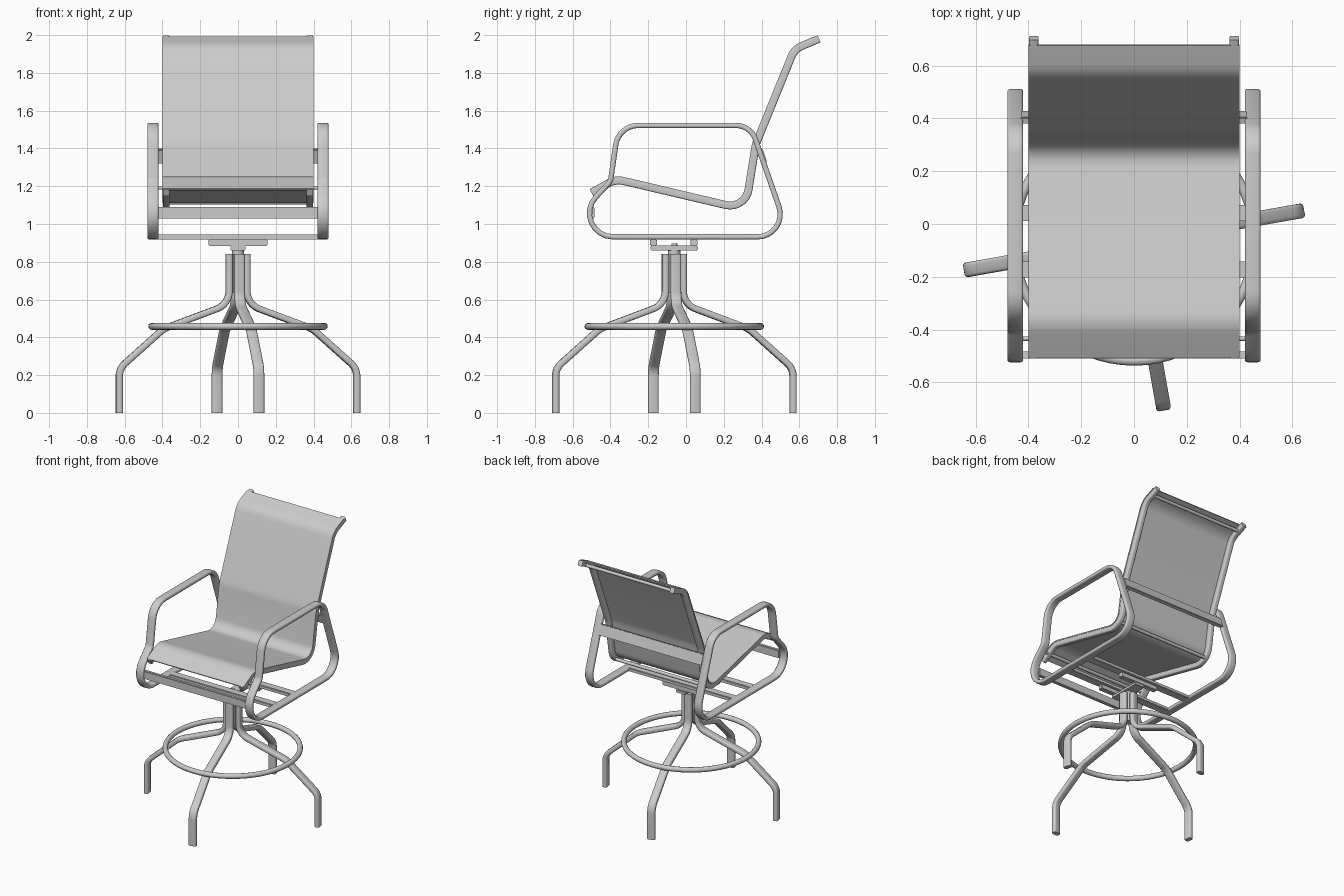
import bpy, bmesh
from math import cos, sin, pi, tan, radians
from mathutils import Vector, Matrix

cube = bpy.data.objects.get("Cube")
if cube:
    bpy.data.objects.remove(cube)

grey = bpy.data.materials.new("light grey")
grey.use_nodes = True
COLOUR = (0.6, 0.6, 0.6, 1)
grey.diffuse_color = COLOUR
grey.node_tree.nodes["Principled BSDF"].inputs["Base Color"].default_value = COLOUR


def finish(name, bm):
    bmesh.ops.recalc_face_normals(bm, faces=bm.faces)
    mesh = bpy.data.meshes.new(name)
    bm.to_mesh(mesh)
    bm.free()
    mesh.materials.append(grey)
    ob = bpy.data.objects.new(name, mesh)
    bpy.context.collection.objects.link(ob)
    bpy.ops.object.select_all(action='DESELECT')
    ob.select_set(True)
    bpy.context.view_layer.objects.active = ob
    bpy.ops.object.shade_smooth_by_angle(angle=radians(40))
    return ob


def fillet(corners, closed, steps=8):
    """Round each (u, v, radius) corner with an arc."""
    pts, n = [], len(corners)
    for i, (u, v, r) in enumerate(corners):
        p = Vector((u, v))
        if r == 0 or (not closed and i in (0, n - 1)):
            pts.append(p)
            continue
        a = (Vector(corners[i - 1][:2]) - p).normalized()
        b = (Vector(corners[(i + 1) % n][:2]) - p).normalized()
        half = a.angle(b) / 2
        centre = p + (a + b).normalized() * r / sin(half)
        start = p + a * r / tan(half) - centre
        end = p + b * r / tan(half) - centre
        sweep_angle = pi - 2 * half
        for k in range(steps + 1):
            t = k / steps
            pts.append(centre + (start * sin((1 - t) * sweep_angle)
                                 + end * sin(t * sweep_angle)) / sin(sweep_angle))
    return pts


def section(half_w, half_t, r):
    """Rounded rectangle, as (across, thickness) pairs."""
    if r == 0:
        return [(half_w, half_t), (-half_w, half_t), (-half_w, -half_t), (half_w, -half_t)]
    out = []
    for q, (sx, sy) in enumerate([(1, 1), (-1, 1), (-1, -1), (1, -1)]):
        for k in range(4):
            a = (q + k / 3) * pi / 2
            out.append((sx * (half_w - r) + r * cos(a), sy * (half_t - r) + r * sin(a)))
    return out


def sweep(name, corners, profile, place, closed=False, offset=0):
    """Sweep a profile along a flat path; place maps (u, v, across) to 3D."""
    pts = fillet(corners, closed)
    n, bm, rings = len(pts), bmesh.new(), []
    for i, p in enumerate(pts):
        before = pts[i - 1] if closed or i else p
        after = pts[(i + 1) % n] if closed or i < n - 1 else p
        d0, d1 = (p - before).normalized(), (after - p).normalized()
        d = (d0 + d1).normalized()
        normal = Vector((-d.y, d.x))
        ring = []
        for w, t in profile:
            q = p + normal * (t + offset)
            ring.append(bm.verts.new(place(q.x, q.y, w)))
        rings.append(ring)
    m = len(profile)
    for i in range(n if closed else n - 1):
        a, b = rings[i], rings[(i + 1) % n]
        for j in range(m):
            k = (j + 1) % m
            bm.faces.new((a[j], a[k], b[k], b[j]))
    if not closed:
        bm.faces.new(rings[0])
        bm.faces.new(rings[-1])
    return finish(name, bm)


def box(name, centre, size, tilt=0):
    bm = bmesh.new()
    m = Matrix.Translation(centre) @ Matrix.Rotation(tilt, 4, 'X') @ Matrix.Diagonal((*size, 1))
    bmesh.ops.create_cube(bm, size=1, matrix=m)
    bmesh.ops.bevel(bm, geom=bm.edges[:], offset=0.004, segments=2, affect='EDGES')
    return finish(name, bm)


def cylinder(name, centre, radius, depth, axis='Z'):
    bm = bmesh.new()
    turn = Matrix.Rotation(pi / 2, 4, 'Y') if axis == 'X' else Matrix()
    bmesh.ops.create_cone(bm, cap_ends=True, segments=20, radius1=radius, radius2=radius,
                          depth=depth, matrix=Matrix.Translation(centre) @ turn)
    return finish(name, bm)


def side_plane(x):
    return lambda u, v, w: (x + w, u, v)


# Side rails and the fabric sling stretched over them
rail = [(-0.50, 1.165, 0), (-0.37, 1.236, 0.1), (0.315, 1.075, 0.1),
        (0.37, 1.42, 0.2), (0.575, 1.925, 0.1), (0.705, 1.98, 0)]
sling = [(-0.495, 1.168, 0)] + rail[1:-1] + [(0.685, 1.972, 0)]
sweep("sling", sling, section(0.4, 0.004, 0), side_plane(0), offset=0.018)

# Arm loops
loop = [(-0.675, 0.932, 0.125), (0.548, 0.932, 0.12), (0.342, 1.522, 0.11),
        (-0.357, 1.522, 0.12), (-0.40, 1.225, 0.06)]
for side, s in (("left", 1), ("right", -1)):
    sweep(side + "_rail", rail, section(0.018, 0.02, 0.008), side_plane(s * 0.38))
    sweep(side + "_arm_loop", loop, section(0.03, 0.014, 0.011), side_plane(s * 0.45), closed=True)
    cylinder(side + "_front_bolt", (s * 0.405, -0.435, 1.19), 0.008, 0.07, 'X')

# Spreaders between the rails
for name, y, z in (("front", -0.435, 1.19), ("seat", 0.305, 1.115), ("top", 0.655, 1.95)):
    cylinder(name + "_spreader", (0, y, z), 0.012, 0.75, 'X')

# Crossbars between the arm loops
box("front_crossbar", (0, -0.497, 1.06), (0.86, 0.026, 0.06))
box("back_crossbar", (0, 0.405, 1.36), (0.86, 0.026, 0.08), radians(19))
for name, y in (("front", -0.172), ("rear", 0.042)):
    box(name + "_seat_bar", (0, y, 0.932), (0.86, 0.06, 0.026))
    box(name + "_swivel_strip", (0, y, 0.902), (0.31, 0.036, 0.036))

# Swivel under the seat
BASE_Y = -0.062
box("swivel_plate", (0, BASE_Y, 0.873), (0.08, 0.25, 0.024))
cylinder("swivel_nut", (0, BASE_Y, 0.888), 0.016, 0.02)
cylinder("swivel_post", (0, BASE_Y, 0.75), 0.032, 0.23)

# Four bent legs turned slightly off the axes
leg = [(0.048, 0.84, 0), (0.048, 0.575, 0.1), (0.40, 0.445, 0.15),
       (0.638, 0.235, 0.09), (0.638, 0, 0)]
for i in range(4):
    a = radians(10 + 90 * i)
    place = lambda u, v, w: (u * cos(a) - w * sin(a), BASE_Y + u * sin(a) + w * cos(a), v)
    sweep(f"leg_{i + 1}", leg, section(0.028, 0.017, 0.012), place)

# Foot ring
circle = [(0.457 * cos(k * pi / 32), 0.457 * sin(k * pi / 32), 0) for k in range(64)]
sweep("foot_ring", circle, section(0.018, 0.018, 0.017),
      lambda u, v, w: (u, BASE_Y + v, 0.458 + w), closed=True)
